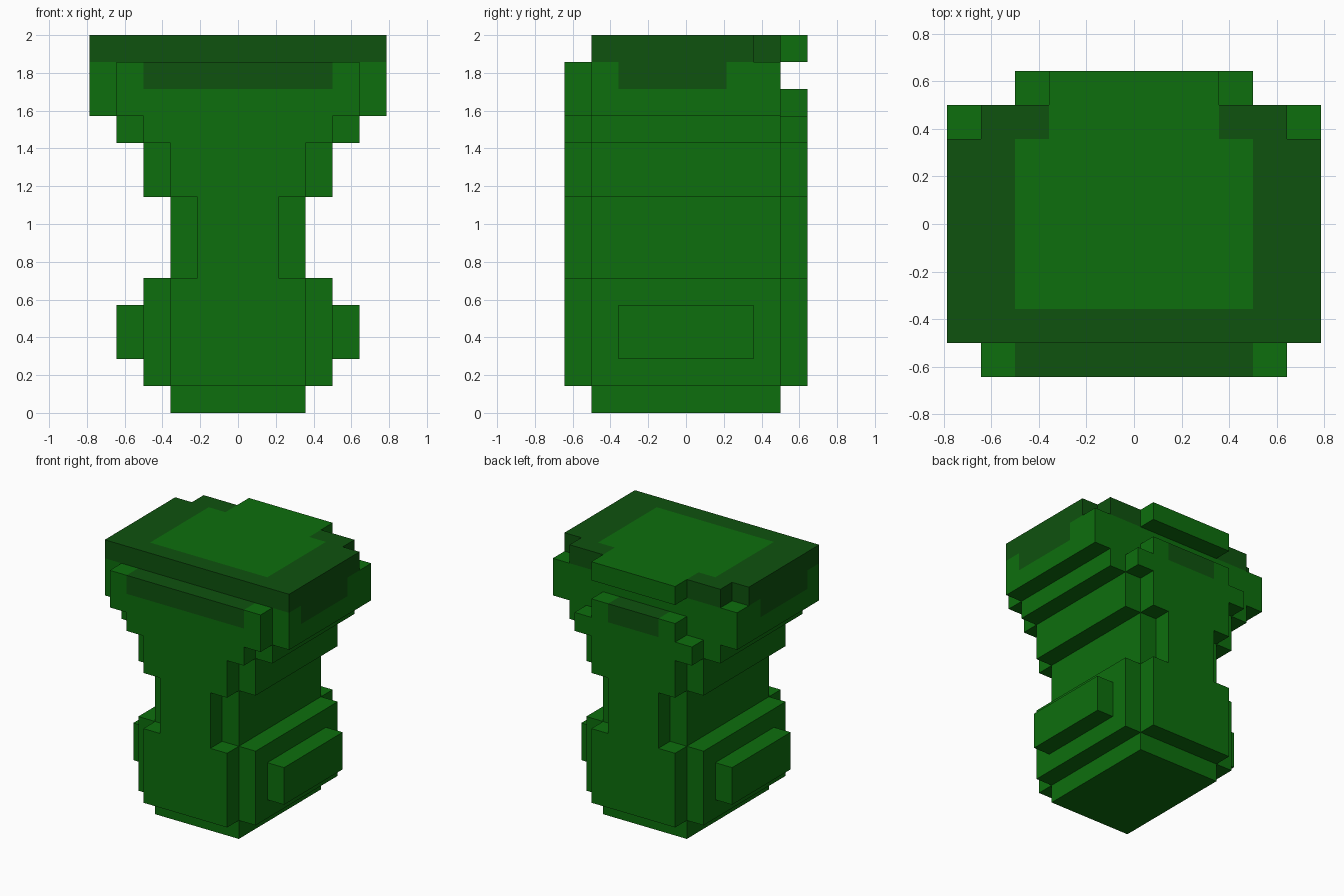
import bpy, bmesh

if "Cube" in bpy.data.objects:
    bpy.data.objects.remove(bpy.data.objects["Cube"])

U = 1 / 7  # size of one block of the model's grid


def material(name, colour):
    m = bpy.data.materials.new(name)
    m.diffuse_color = (*colour, 1)
    m.use_nodes = True
    m.node_tree.nodes["Principled BSDF"].inputs["Base Color"].default_value = m.diffuse_color
    return m


GREEN = material("green", (0.004, 0.156, 0.004))
DARK = material("dark_green", (0.0045, 0.085, 0.0045))


def extrude(name, outline, y0, y1, mat):
    """Extrude an (x, z) outline, in grid blocks, from y0 to y1."""
    bm = bmesh.new()
    face = bm.faces.new([bm.verts.new((x * U, y0 * U, z * U)) for x, z in outline])
    new = bmesh.ops.extrude_face_region(bm, geom=[face])["geom"]
    verts = [g for g in new if isinstance(g, bmesh.types.BMVert)]
    bmesh.ops.translate(bm, verts=verts, vec=(0, (y1 - y0) * U, 0))
    bmesh.ops.recalc_face_normals(bm, faces=bm.faces)
    mesh = bpy.data.meshes.new(name)
    bm.to_mesh(mesh)
    bm.free()
    mesh.materials.append(mat)
    obj = bpy.data.objects.new(name, mesh)
    bpy.context.collection.objects.link(obj)
    return obj


def stepped(name, base, steps, y0, y1, mat):
    """Symmetric stepped silhouette: steps are (half width, top z) from the base up."""
    right, z = [], base
    for half, top in steps:
        right += [(half, z), (half, top)]
        z = top
    extrude(name, right + [(-x, z) for x, z in reversed(right)], y0, y1, mat)


def box(name, x, y, z, mat):
    return extrude(name, [(x[0], z[0]), (x[1], z[0]), (x[1], z[1]), (x[0], z[1])],
                   y[0], y[1], mat)


def pair(name, x, y, z, mat):
    """A box and its mirror image across x = 0."""
    box(name + "_right", x, y, z, mat)
    box(name + "_left", (-x[1], -x[0]), y, z, mat)


# Body with waist, flaring to the rim
stepped("body", 0, [(2.5, 1), (3.5, 5), (2.5, 8), (3.5, 10), (4.5, 11), (5.5, 12),
                    (4.5, 13)], -3.5, 3.5, GREEN)
pair("side_bump", (3.5, 4.5), (-2.5, 2.5), (2, 4), GREEN)

# Front plate with its dark band
stepped("front_plate", 1, [(2.5, 5), (1.5, 8), (2.5, 10), (3.5, 11), (4.5, 12)],
        -4.5, -3.5, GREEN)
box("front_band", (-3.5, 3.5), (-4.5, -3.5), (12, 13), DARK)
pair("front_band_end", (3.5, 4.5), (-4.5, -3.5), (12, 13), GREEN)

# Back plate, one step lower, with its dark band
stepped("back_plate", 1, [(2.5, 5), (1.5, 8), (2.5, 10), (3.5, 11)], 3.5, 4.5, GREEN)
box("back_band", (-1.5, 1.5), (3.5, 4.5), (11, 12), DARK)
pair("back_band_end", (1.5, 2.5), (3.5, 4.5), (11, 12), GREEN)

# Sides of the rim
pair("side_band", (4.5, 5.5), (-2.5, 1.5), (12, 13), DARK)
pair("side_band_front", (4.5, 5.5), (-3.5, -2.5), (12, 13), GREEN)
pair("side_band_back", (4.5, 5.5), (1.5, 3.5), (12, 13), GREEN)

# Top slab: light panel with back tab, dark border around it
box("top_panel", (-3.5, 3.5), (-2.5, 2.5), (13, 14), GREEN)
box("back_tab", (-2.5, 2.5), (2.5, 4.5), (13, 14), GREEN)
box("border_front", (-5.5, 5.5), (-3.5, -2.5), (13, 14), DARK)
pair("border_side", (3.5, 5.5), (-2.5, 2.5), (13, 14), DARK)
pair("border_back", (2.5, 4.5), (2.5, 3.5), (13, 14), DARK)
